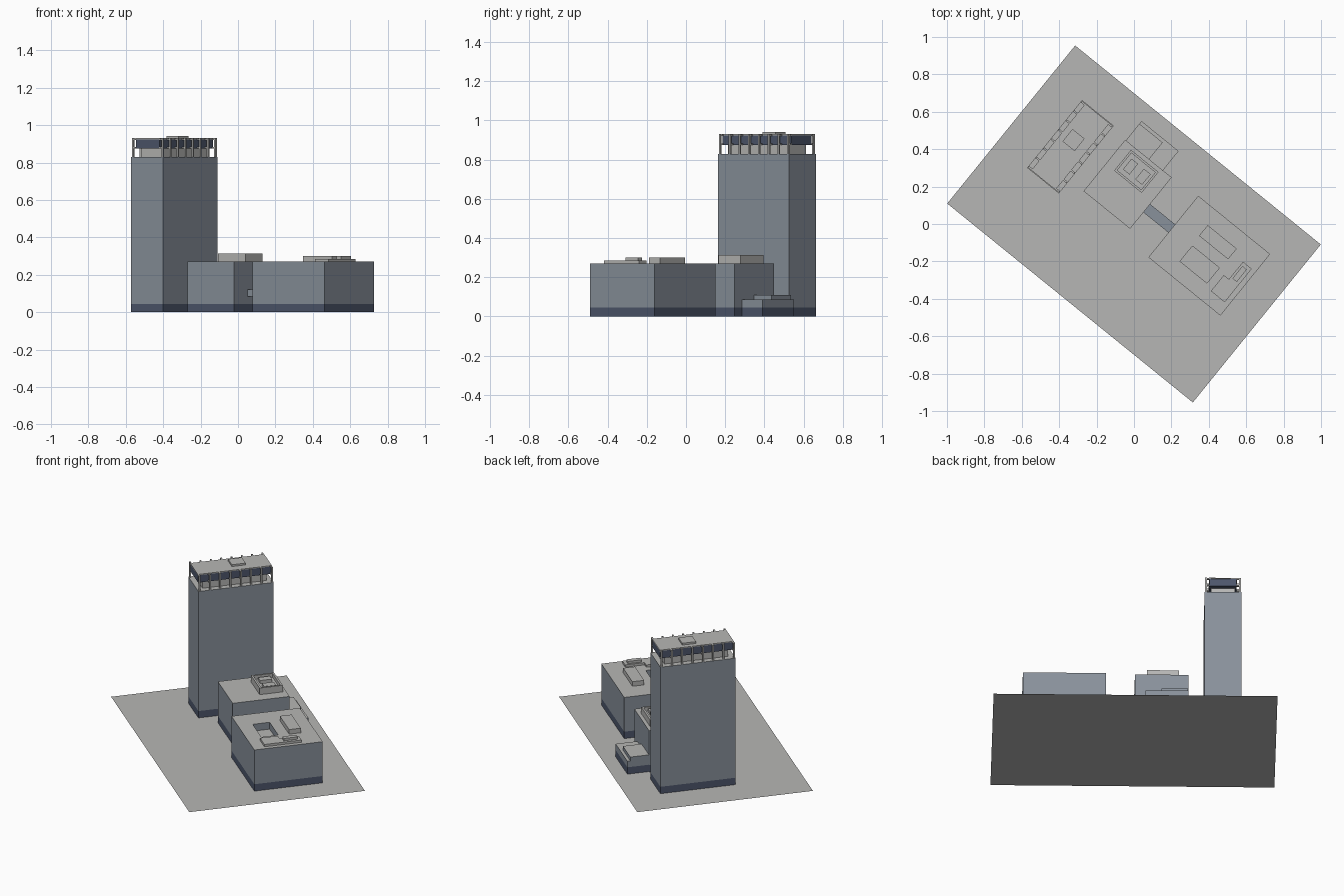
import bpy, bmesh, math
from mathutils import Matrix, Vector

if "Cube" in bpy.data.objects:
    bpy.data.objects.remove(bpy.data.objects["Cube"], do_unlink=True)

# The whole site is turned on plan
TURN = Matrix.Rotation(math.radians(-39), 4, "Z")
BASE_TOP = 0.045


def material(name, rgb):
    m = bpy.data.materials.new(name)
    m.use_nodes = True
    m.diffuse_color = (*rgb, 1)
    m.node_tree.nodes["Principled BSDF"].inputs["Base Color"].default_value = (*rgb, 1)
    return m


slate = material("slate wall", (0.25, 0.285, 0.33))
navy = material("navy glazing", (0.075, 0.095, 0.15))
pale = material("pale grey concrete", (0.47, 0.47, 0.46))


def finish(name, bm, mats):
    bmesh.ops.recalc_face_normals(bm, faces=bm.faces)
    me = bpy.data.meshes.new(name)
    bm.to_mesh(me)
    bm.free()
    for m in mats:
        me.materials.append(m)
    ob = bpy.data.objects.new(name, me)
    ob.matrix_world = TURN
    bpy.context.collection.objects.link(ob)
    return ob


def add_box(bm, u, v, z):
    """Box from (min, max) pairs along the site axes."""
    size = [b - a for a, b in (u, v, z)]
    mid = [(a + b) / 2 for a, b in (u, v, z)]
    mat = Matrix.Translation(mid) @ Matrix.Diagonal((*size, 1))
    bmesh.ops.create_cube(bm, size=1, matrix=mat)


def sink(bm, u, v, depth):
    """Cut a rectangle in the top face and push it down."""
    top = max(f.calc_center_median().z for f in bm.faces)
    for axis, pair in ((0, u), (1, v)):
        for at in pair:
            faces = [f for f in bm.faces if f.calc_center_median().z > top - 1e-4]
            geom = set(faces)
            for f in faces:
                geom.update(f.edges, f.verts)
            co, no = Vector(), Vector()
            co[axis], no[axis] = at, 1
            bmesh.ops.bisect_plane(bm, geom=list(geom), dist=1e-5, plane_co=co, plane_no=no)
    hole = []
    for f in bm.faces:
        c = f.calc_center_median()
        if c.z > top - 1e-4 and u[0] < c.x < u[1] and v[0] < c.y < v[1]:
            hole.append(f)
    new = bmesh.ops.extrude_face_region(bm, geom=hole)["geom"]
    verts = [g for g in new if isinstance(g, bmesh.types.BMVert)]
    bmesh.ops.translate(bm, verts=verts, vec=(0, 0, -depth))
    bmesh.ops.delete(bm, geom=[f for f in hole if f.is_valid], context="FACES")


def building(name, u, v, height, court=None):
    """Slate block with a navy ground floor and a pale roof."""
    bm = bmesh.new()
    add_box(bm, u, v, (0, height))
    geom = bm.verts[:] + bm.edges[:] + bm.faces[:]
    bmesh.ops.bisect_plane(bm, geom=geom, plane_co=(0, 0, BASE_TOP), plane_no=(0, 0, 1))
    if court:
        sink(bm, *court)
    bmesh.ops.recalc_face_normals(bm, faces=bm.faces)
    for f in bm.faces:
        if f.normal.z > 0.5:
            f.material_index = 2
        elif f.calc_center_median().z < BASE_TOP:
            f.material_index = 1
    under = [f for f in bm.faces if f.normal.z < -0.5]
    bmesh.ops.delete(bm, geom=under, context="FACES_ONLY")
    return finish(name, bm, [slate, navy, pale])


def box(name, u, v, z, mat=pale):
    bm = bmesh.new()
    add_box(bm, u, v, z)
    return finish(name, bm, [mat])


# Ground sheet
bm = bmesh.new()
bmesh.ops.create_grid(bm, x_segments=1, y_segments=1, size=0.5,
                      matrix=Matrix.Diagonal((1.69, 1.087, 1, 1)))
finish("ground_sheet", bm, [pale])

# Main blocks
WALL = 0.27
building("tower", (-0.633, -0.415), (-0.126, 0.34), 0.83)
building("middle_block", (-0.32, 0), (-0.033, 0.32), WALL)
building("east_block", (0.172, 0.667), (-0.09, 0.333), WALL,
         court=((0.317, 0.502), (0, 0.105), 0.045))

# Low annex and link bridge
building("annex", (-0.315, -0.06), (0.32, 0.453), 0.085)
bm = bmesh.new()
add_box(bm, (-0.315, -0.155), (0.32, 0.435), (0.085, 0.11))
bm.normal_update()
for f in bm.faces:
    f.material_index = int(f.normal.z > 0.5)
finish("annex_upper_floor", bm, [slate, pale])
box("link_bridge", (0, 0.172), (0.08, 0.137), (0.085, 0.12), slate)

# East block roof plant
box("east_roof_house", (0.31, 0.51), (0.17, 0.243), (WALL, 0.3))
box("east_plant_base", (0.545, 0.64), (-0.02, 0.09), (WALL, 0.285))
box("east_plant_wing", (0.58, 0.64), (0.09, 0.21), (WALL, 0.285))
box("east_plant_top", (0.592, 0.622), (0.105, 0.19), (0.285, 0.3))

# Middle block roof plant: sunken tray holding two units
bm = bmesh.new()
add_box(bm, (-0.262, -0.073), (0.155, 0.298), (WALL, 0.313))
sink(bm, (-0.25, -0.085), (0.167, 0.286), 0.025)
finish("middle_roof_tray", bm, [pale])
for i, u in enumerate(((-0.23, -0.185), (-0.145, -0.098))):
    box(f"middle_roof_unit_{i + 1}", u, (0.19, 0.263), (0.288, 0.308))

# Tower crown: recessed storey, glazed band, roof slab and roof hatch
box("crown_recess", (-0.595, -0.453), (-0.09, 0.305), (0.83, 0.875))
box("crown_glazing", (-0.605, -0.443), (-0.12, 0.334), (0.875, 0.924), navy)
box("crown_roof", (-0.607, -0.441), (-0.122, 0.336), (0.924, 0.93))
box("crown_hatch", (-0.575, -0.492), (0.103, 0.188), (0.93, 0.942))

# Crown posts with arms along both long sides
POSTS = 8
bm = bmesh.new()
for outer, inner in ((-0.63, -0.605), (-0.418, -0.443)):
    step = 0.01 if inner > outer else -0.01
    for i in range(POSTS):
        c = -0.117 + i * 0.448 / (POSTS - 1)
        v = (c - 0.005, c + 0.005)
        add_box(bm, sorted((outer, outer + step)), v, (0.83, 0.93))
        for z in ((0.875, 0.883), (0.92, 0.928)):
            add_box(bm, sorted((outer + step, inner)), v, z)
finish("crown_posts", bm, [pale])
